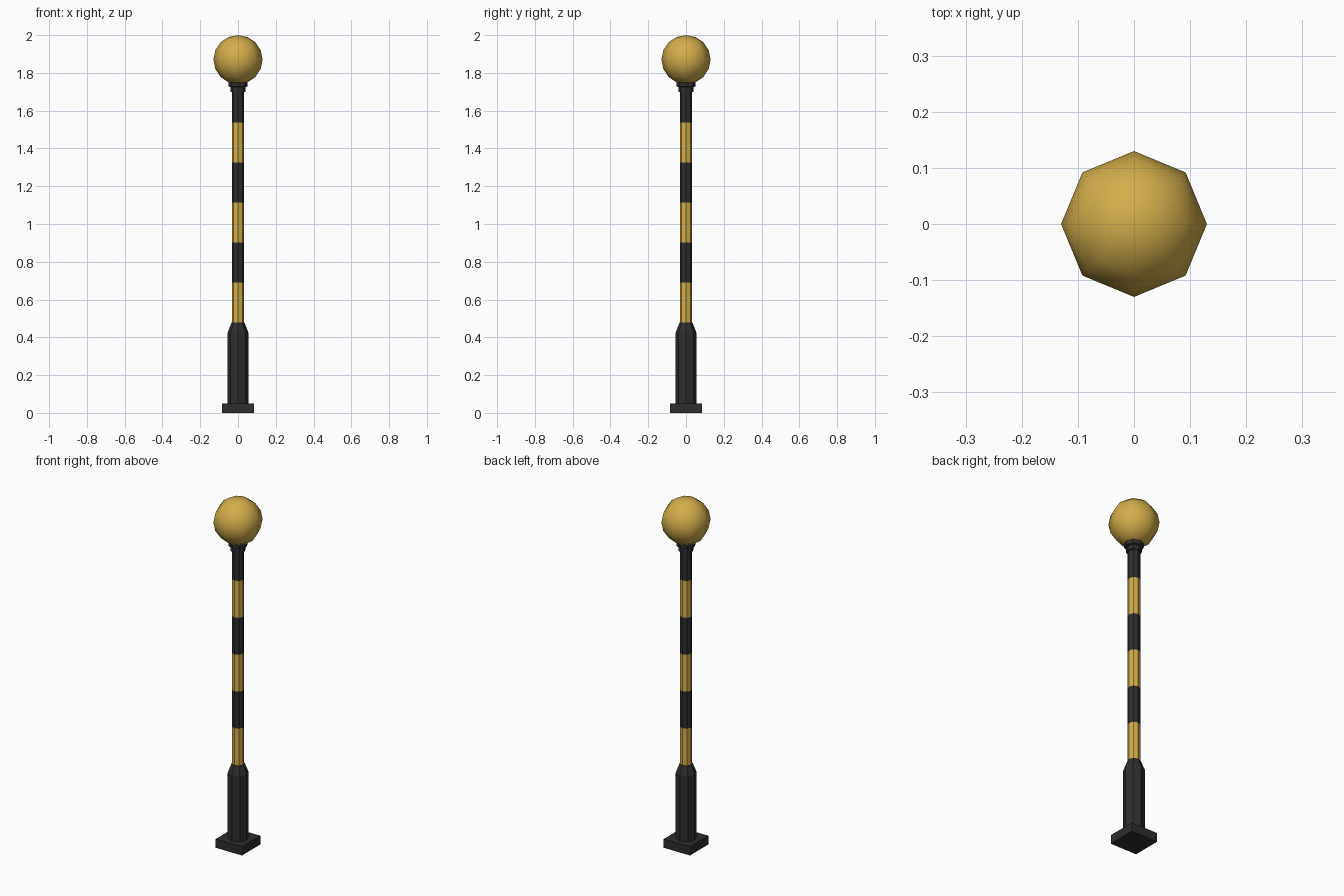
import bpy, math

if "Cube" in bpy.data.objects:
    bpy.data.objects.remove(bpy.data.objects["Cube"])


def material(name, rgb):
    m = bpy.data.materials.new(name)
    m.diffuse_color = (*rgb, 1)
    m.use_nodes = True
    m.node_tree.nodes["Principled BSDF"].inputs["Base Color"].default_value = m.diffuse_color
    return m


black = material("black paint", (0.026, 0.027, 0.027))
dark = material("dark footing", (0.029, 0.027, 0.026))
amber = material("amber yellow", (0.65, 0.42, 0.07))
SIDES = 8


def lathe(name, profile, mats, rule=None):
    """Spin (radius, z) points into an eight-sided closed solid."""
    verts, faces = [], []
    for r, z in profile:
        for i in range(SIDES):
            a = 2 * math.pi * i / SIDES
            verts.append((r * math.cos(a), r * math.sin(a), z))
    for k in range(len(profile) - 1):
        for i in range(SIDES):
            j = (i + 1) % SIDES
            a, b = k * SIDES, (k + 1) * SIDES
            faces.append((a + i, a + j, b + j, b + i))
    faces.append(tuple(reversed(range(SIDES))))
    faces.append(tuple(range(len(verts) - SIDES, len(verts))))
    me = bpy.data.meshes.new(name)
    me.from_pydata(verts, [], faces)
    for m in mats:
        me.materials.append(m)
    if rule:
        for p in me.polygons:
            p.material_index = rule(p.center.z)
    ob = bpy.data.objects.new(name, me)
    bpy.context.collection.objects.link(ob)
    return ob


# square footing
bpy.ops.mesh.primitive_cube_add(size=1, location=(0, 0, 0.025))
foot = bpy.context.object
foot.name = "footing"
foot.scale = (0.167, 0.167, 0.05)
foot.data.materials.append(dark)

# wide lower sleeve
lathe("lower_sleeve", [(0.055, 0.05), (0.055, 0.425), (0.034, 0.478)], [black])

# striped pole: bands alternate amber and black
bands = [0.478 + 0.212 * i for i in range(6)] + [1.71]
lathe("striped_pole", [(0.033, z) for z in bands], [amber, black],
      lambda z: int((z - 0.478) / 0.212) % 2)

# stepped collar below the lamp
lathe("collar", [(0.040, 1.70), (0.040, 1.725), (0.050, 1.728), (0.050, 1.752)], [black])

# globe lamp
bpy.ops.mesh.primitive_uv_sphere_add(segments=8, ring_count=8, radius=0.13,
                                     location=(0, 0, 1.87))
globe = bpy.context.object
globe.name = "globe_lamp"
globe.data.materials.append(amber)
bpy.ops.object.shade_smooth()
